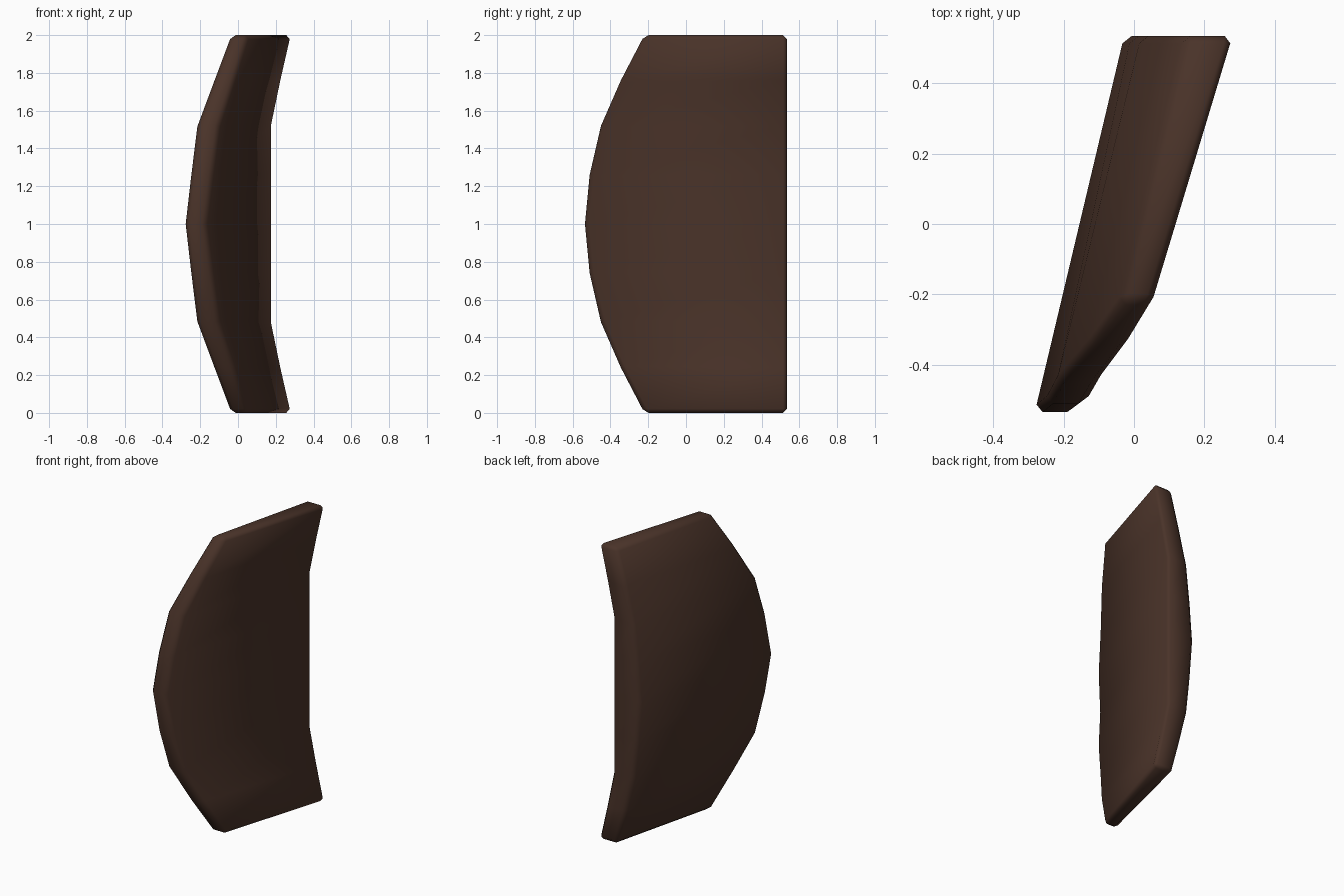
import bpy, bmesh, math

if "Cube" in bpy.data.objects:
    bpy.data.objects.remove(bpy.data.objects["Cube"])

# One flat colour
brown = bpy.data.materials.new("dark brown")
brown.diffuse_color = (0.068, 0.033, 0.022, 1)
brown.use_nodes = True
brown.node_tree.nodes["Principled BSDF"].inputs["Base Color"].default_value = brown.diffuse_color

# Cross-sections of the lower half, bottom to middle:
# z, front y, outer x (front, back), inner x (front, back)
BACK = 0.535
half = [
    (0.00, -0.22, -0.04, 0.145, 0.055, 0.285),
    (0.24, -0.345, -0.13, 0.08, -0.02, 0.23),
    (0.48, -0.45, -0.22, 0.02, -0.10, 0.18),
    (0.74, -0.51, -0.252, -0.008, -0.135, 0.18),
    (1.00, -0.535, -0.282, -0.028, -0.168, 0.18),
]
# Mirror about z = 1 for the upper half
sections = half + [(2 - s[0],) + s[1:] for s in reversed(half[:-1])]

# Curved slanted panel: loft the four-cornered sections together
bm = bmesh.new()
rings = []
for z, fy, of, ob, inf, inb in sections:
    corners = [(of, fy), (inf, fy), (inb, BACK), (ob, BACK)]
    rings.append([bm.verts.new((x, y, z)) for x, y in corners])
for a, b in zip(rings, rings[1:]):
    for i in range(4):
        j = (i + 1) % 4
        bm.faces.new((a[i], a[j], b[j], b[i]))
bm.faces.new(rings[0])
bm.faces.new(rings[-1])
bmesh.ops.recalc_face_normals(bm, faces=bm.faces)

# Chamfer the rim only, leaving the gentle bends alone
rim = [e for e in bm.edges if e.calc_face_angle(0) > math.radians(40)]
bmesh.ops.bevel(bm, geom=rim, offset=0.022, segments=1, profile=0.5,
                affect='EDGES', clamp_overlap=True)

mesh = bpy.data.meshes.new("curved_panel")
bm.to_mesh(mesh)
bm.free()
mesh.materials.append(brown)
panel = bpy.data.objects.new("curved_panel", mesh)
bpy.context.collection.objects.link(panel)

# Smooth shading
bpy.context.view_layer.objects.active = panel
panel.select_set(True)
bpy.ops.object.shade_smooth_by_angle(angle=math.radians(60))
